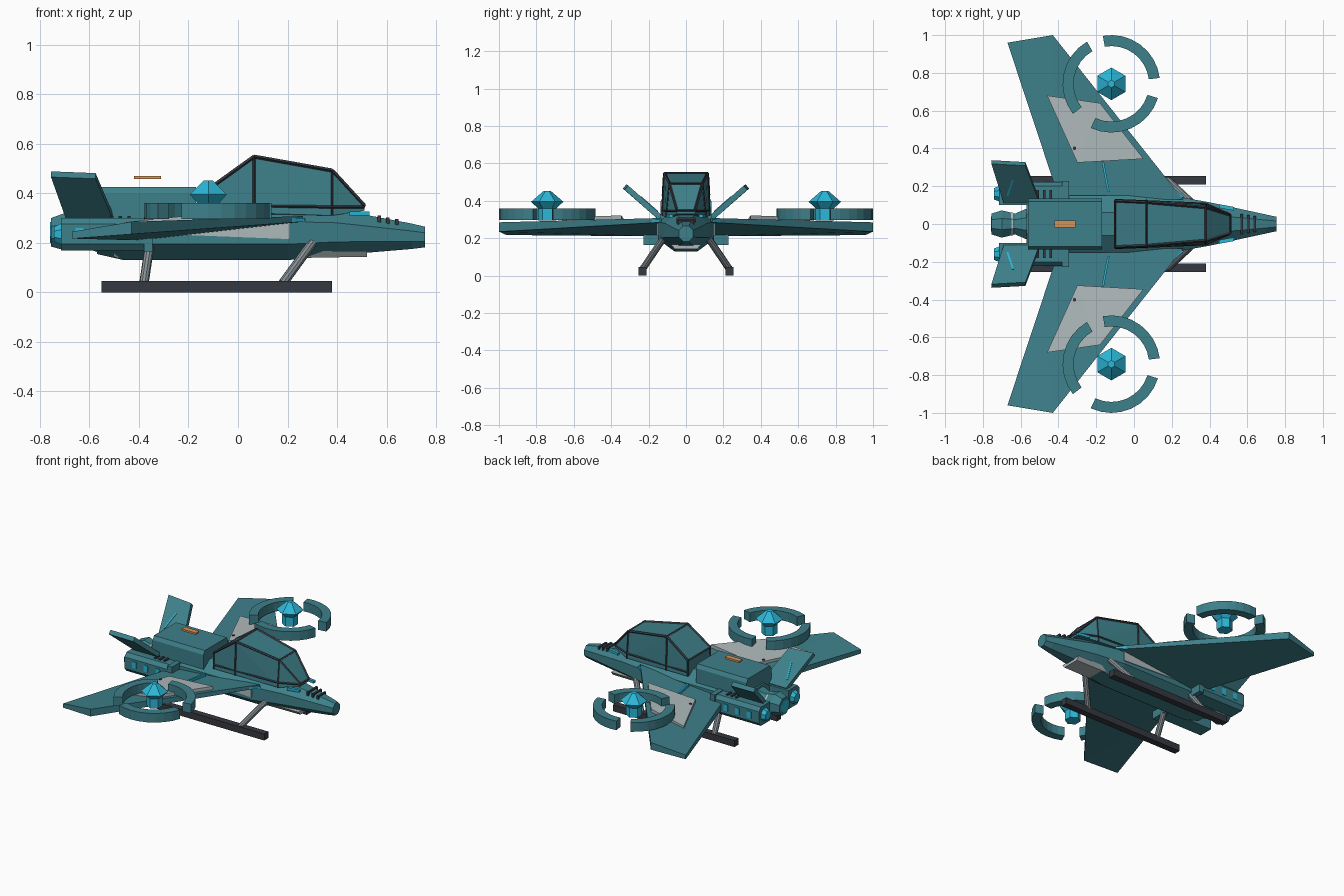
import bpy, bmesh, math
from mathutils import Vector


def mat(name, c):
    m = bpy.data.materials.new(name)
    m.diffuse_color = (*c, 1)
    return m


TEAL = mat("teal paint", (0.048, 0.215, 0.255))
CYAN = mat("bright cyan", (0.025, 0.47, 0.68))
GREY = mat("light grey", (0.43, 0.49, 0.50))
STEEL = mat("strut grey", (0.24, 0.28, 0.30))
DARK = mat("charcoal", (0.035, 0.04, 0.05))
ORANGE = mat("orange", (0.67, 0.29, 0.09))


def finish(name, bm, m):
    bmesh.ops.recalc_face_normals(bm, faces=bm.faces)
    me = bpy.data.meshes.new(name)
    bm.to_mesh(me)
    bm.free()
    me.materials.append(m)
    ob = bpy.data.objects.new(name, me)
    bpy.context.collection.objects.link(ob)
    return ob


def hull(name, pts, m):
    """Convex solid around a few corner points."""
    bm = bmesh.new()
    for p in pts:
        bm.verts.new(p)
    bmesh.ops.convex_hull(bm, input=bm.verts[:])
    bmesh.ops.dissolve_limit(bm, angle_limit=0.02, verts=bm.verts[:], edges=bm.edges[:])
    return finish(name, bm, m)


def box(name, x, y, z, m):
    return hull(name, [(a, b, c) for a in x for b in y for c in z], m)


def loft(name, rings, m):
    """Skin a list of equal-length closed rings and cap both ends."""
    bm = bmesh.new()
    vs = [[bm.verts.new(p) for p in r] for r in rings]
    n = len(vs[0])
    for a, b in zip(vs, vs[1:]):
        for i in range(n):
            j = (i + 1) % n
            bm.faces.new((a[i], a[j], b[j], b[i]))
    bm.faces.new(vs[0])
    bm.faces.new(vs[-1])
    return finish(name, bm, m)


def rod(name, p, q, r, m, sides=10):
    p, q = Vector(p), Vector(q)
    d = (q - p).normalized()
    u = d.orthogonal().normalized()
    w = d.cross(u)
    ang = [2 * math.pi * (i + 0.5) / sides for i in range(sides)]
    return loft(name, [[c + r * (u * math.cos(a) + w * math.sin(a)) for a in ang] for c in (p, q)], m)


def oct_ring(x, hw, zb, zt, y=0.0):
    k, cz, hz = 1 / math.cos(math.pi / 8), (zb + zt) / 2, (zt - zb) / 2
    return [(x, y + hw * k * math.cos(a), cz + hz * k * math.sin(a))
            for a in [math.pi * (2 * i + 1) / 8 for i in range(8)]]


# Fuselage, tail nozzle and dorsal housing
loft("fuselage", [oct_ring(*r) for r in (
    (-0.57, 0.125, 0.155, 0.33), (-0.46, 0.15, 0.13, 0.35), (0.2, 0.15, 0.13, 0.35),
    (0.4, 0.115, 0.15, 0.335), (0.70, 0.05, 0.175, 0.278), (0.755, 0.038, 0.182, 0.265))], TEAL)
loft("tail_nozzle", [oct_ring(*r) for r in (
    (-0.56, 0.085, 0.16, 0.32), (-0.63, 0.055, 0.185, 0.30), (-0.70, 0.072, 0.17, 0.32),
    (-0.755, 0.055, 0.185, 0.30))], TEAL)
loft("nozzle_band", [oct_ring(x, 0.061, 0.18, 0.305) for x in (-0.655, -0.64)], GREY)
loft("nozzle_glow", [oct_ring(x, 0.04, 0.20, 0.285) for x in (-0.758, -0.75)], CYAN)
hull("dorsal_housing", [(x, s * y, z) for s in (1, -1) for x, y, z in (
    (-0.56, 0.135, 0.30), (-0.17, 0.135, 0.30), (-0.56, 0.135, 0.40), (-0.17, 0.135, 0.40),
    (-0.56, 0.12, 0.425), (-0.17, 0.12, 0.425))], TEAL)
box("roof_beacon", (-0.42, -0.31), (-0.018, 0.018), (0.457, 0.47), ORANGE)
hull("belly_plate", [(x, s * y, z) for s in (1, -1) for x, y, z in (
    (-0.5, 0.07, 0.14), (-0.5, 0.09, 0.165), (0.52, 0.06, 0.142), (0.52, 0.08, 0.167))], GREY)

# Canopy glass with dark frame bars
low = [(-0.1, 0.125, 0.32), (0.065, 0.125, 0.32), (0.38, 0.105, 0.31), (0.51, 0.05, 0.33)]
top = [(-0.1, 0.122, 0.43), (0.065, 0.115, 0.548), (0.38, 0.088, 0.492), (0.51, 0.048, 0.35)]


def flip(p, s):
    return (p[0], p[1] * s, p[2])


hull("canopy", [flip(p, s) for p in low + top for s in (1, -1)], TEAL)
for s in (1, -1):
    for a, b in zip(top, top[1:]):
        rod("canopy_rail", flip(a, s), flip(b, s), 0.008, DARK, 4)
    for a, b in list(zip(low, top))[:3]:
        rod("canopy_post", flip(a, s), flip(b, s), 0.006, DARK, 4)
    rod("canopy_sill", (-0.1, s * 0.127, 0.35), (0.38, s * 0.107, 0.345), 0.006, DARK, 4)
    rod("canopy_sill", (0.38, s * 0.107, 0.345), (0.51, s * 0.05, 0.345), 0.006, DARK, 4)
for p in top:
    rod("canopy_bow", p, flip(p, -1), 0.007, DARK, 4)

# Nose vents
for x, w in ((0.57, 0.052), (0.605, 0.047), (0.64, 0.042)):
    z = 0.335 - (x - 0.4) * 0.19
    box("nose_vent", (x - 0.007, x + 0.007), (-w, w), (z - 0.02, z + 0.007), DARK)

for s in (1, -1):
    def side(name, pts, m):
        return hull(name, [flip(p, s) for p in pts], m)

    def sbox(name, x, y, z, m):
        return box(name, x, [s * v for v in y], z, m)

    # Swept wing, raised panel and seams
    side("wing", [(0.26, 0.13, 0.308), (0.26, 0.13, 0.285), (-0.43, 1.0, 0.285), (-0.43, 1.0, 0.235),
                  (-0.67, 0.96, 0.245), (-0.67, 0.96, 0.217), (-0.395, 0.13, 0.255), (-0.395, 0.13, 0.21)], TEAL)
    panel = [(-0.46, 0.68, 0.283), (-0.18, 0.64, 0.312), (0.05, 0.345, 0.322), (-0.3, 0.325, 0.292)]
    side("wing_panel", [(x, y, z - d) for x, y, z in panel for d in (0, 0.03)], GREY)
    rod("panel_bolt", (-0.315, s * 0.4, 0.28), (-0.315, s * 0.4, 0.296), 0.01, DARK, 8)
    side("wing_seam", [(x + d, y, z) for x, y in ((-0.165, 0.33), (-0.135, 0.17))
                       for d in (-0.006, 0.006) for z in (0.275, 0.297)], CYAN)
    side("wing_root_light", [(0.27, 0.14, 0.285), (0.27, 0.14, 0.30), (0.21, 0.14, 0.285),
                             (0.21, 0.14, 0.30), (0.21, 0.19, 0.285), (0.21, 0.19, 0.30)], CYAN)
    side("side_panel", [(x, y, z) for y in (0.13, 0.155) for x, z in (
        (0.21, 0.215), (0.21, 0.285), (-0.3, 0.235), (-0.3, 0.24))], GREY)
    side("nose_light", [(0.45, 0.085, 0.31), (0.45, 0.105, 0.31), (0.45, 0.085, 0.327), (0.45, 0.105, 0.327),
                        (0.53, 0.07, 0.31), (0.53, 0.09, 0.31), (0.53, 0.07, 0.327), (0.53, 0.09, 0.327)], CYAN)

    # Engine pod with windows, vents and exhaust
    side("engine_pod", [(x, y, z) for x in (-0.715, -0.37) for y, z in (
        (0.10, 0.17), (0.20, 0.17), (0.222, 0.195), (0.222, 0.275), (0.20, 0.30), (0.10, 0.30))], TEAL)
    sbox("pod_intake", (-0.38, -0.345), (0.12, 0.228), (0.165, 0.305), TEAL)
    for x in (-0.64, -0.55, -0.46):
        sbox("pod_window", (x - 0.016, x + 0.016), (0.215, 0.226), (0.215, 0.26), CYAN)
    for x in (-0.51, -0.475, -0.44):
        sbox("pod_vent", (x - 0.007, x + 0.007), (0.135, 0.18), (0.295, 0.308), DARK)
    loft("pod_exhaust", [oct_ring(-0.71, 0.042, 0.19, 0.28, s * 0.16),
                         oct_ring(-0.742, 0.03, 0.205, 0.265, s * 0.16)], CYAN)

    # Canted tail fin with a light strip
    n = Vector((0, -0.65, 0.76))
    fin = [(-0.69, 0.12, 0.295), (-0.50, 0.12, 0.295), (-0.575, 0.318, 0.47), (-0.755, 0.328, 0.477)]
    side("tail_fin", [Vector(p) + n * d for p in fin for d in (-0.015, 0.015)], TEAL)
    strip = [(-0.675, 0.16, 0.331), (-0.665, 0.16, 0.331), (-0.635, 0.25, 0.410), (-0.645, 0.25, 0.410)]
    side("fin_light", [Vector(p) + n * d for p in strip for d in (0.01, 0.018)], CYAN)

    # Landing skid and struts
    sbox("skid", (-0.55, 0.38), (0.21, 0.255), (0, 0.045), DARK)
    rod("rear_strut", (-0.38, s * 0.232, 0.035), (-0.355, s * 0.12, 0.20), 0.019, STEEL)
    rod("front_strut", (0.18, s * 0.232, 0.035), (0.30, s * 0.12, 0.20), 0.019, STEEL)

    # Lift rotor: three guard arcs around a six-sided hub
    cx, cy = -0.12, s * 0.742
    for a0, a1 in ((7, 100), (120, 218), (245, 343)):
        rings = []
        for i in range(9):
            a = math.radians(a0 + (a1 - a0) * i / 8)
            rings.append([(cx + r * math.cos(a), cy + r * math.sin(a), z) for r, z in (
                (0.2, 0.297), (0.258, 0.297), (0.258, 0.36), (0.2, 0.36))])
        loft("rotor_guard", rings, TEAL)
    loft("rotor_hub", [[(cx + r * math.cos(a), cy + r * math.sin(a), z)
                        for a in [math.pi / 6 + math.pi * i / 3 for i in range(6)]]
                       for r, z in ((0.05, 0.295), (0.05, 0.36), (0.086, 0.395), (0.02, 0.452))], CYAN)
